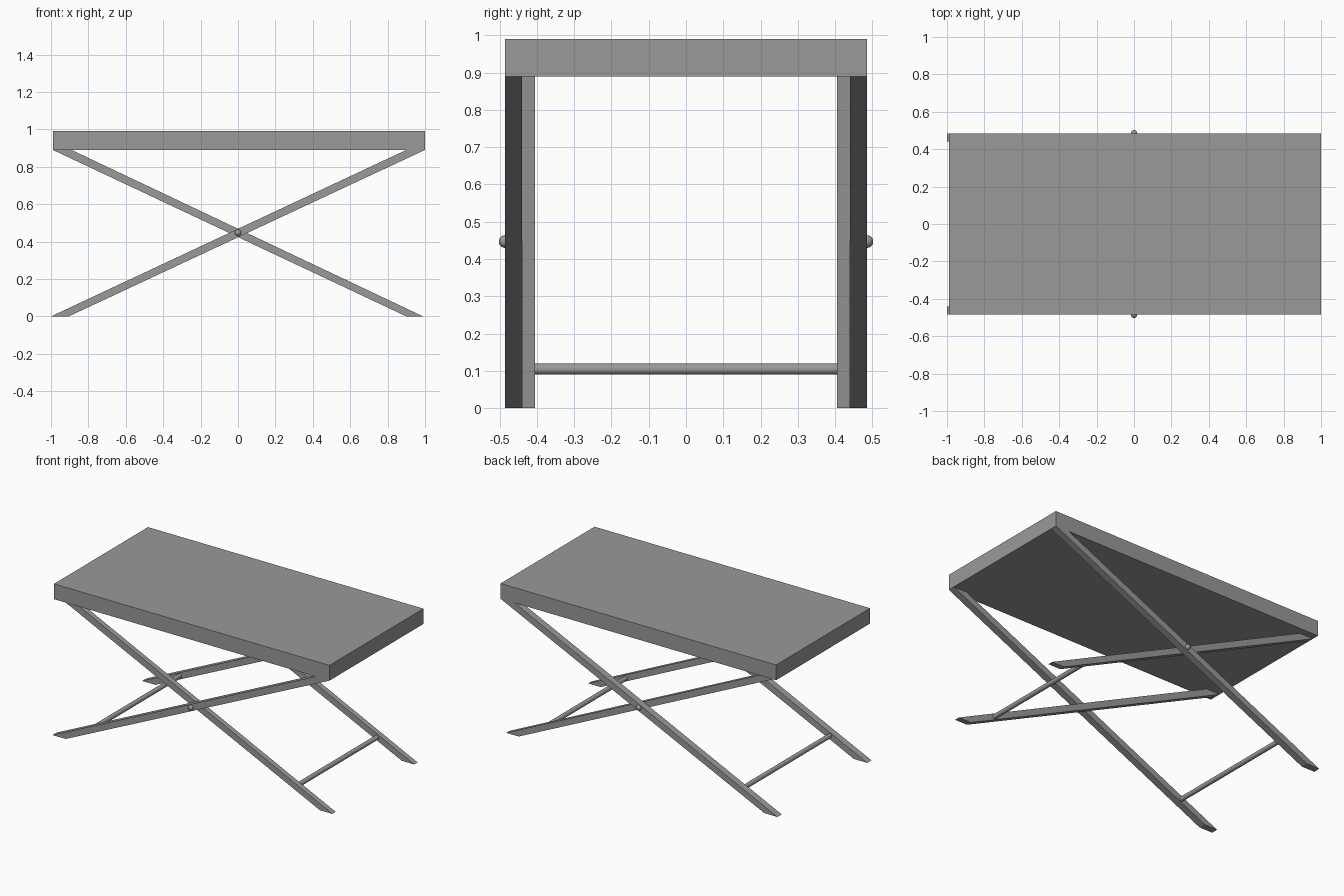
import bpy
import bmesh
from mathutils import Matrix

cube = bpy.data.objects.get("Cube")
if cube:
    bpy.data.objects.remove(cube, do_unlink=True)

grey = bpy.data.materials.new("plain_grey")
grey.use_nodes = True
tone = (0.32, 0.32, 0.32, 1)
grey.diffuse_color = tone
grey.node_tree.nodes["Principled BSDF"].inputs["Base Color"].default_value = tone

UNDERSIDE, TOP = 0.89, 0.99
HALF_DEPTH = 0.485
LEG_SPLIT = 0.44      # where outer and inner legs meet
INNER_FACE = 0.405


def add_object(name, bm, smooth=False):
    bmesh.ops.recalc_face_normals(bm, faces=bm.faces)
    mesh = bpy.data.meshes.new(name)
    bm.to_mesh(mesh)
    bm.free()
    mesh.materials.append(grey)
    obj = bpy.data.objects.new(name, mesh)
    bpy.context.collection.objects.link(obj)
    if smooth:
        bpy.ops.object.select_all(action="DESELECT")
        obj.select_set(True)
        bpy.context.view_layer.objects.active = obj
        bpy.ops.object.shade_smooth_by_angle()
    return obj


def prism(name, profile, y0, y1):
    """Extrude an x-z outline along y."""
    bm = bmesh.new()
    face = bm.faces.new([bm.verts.new((x, y0, z)) for x, z in profile])
    moved = bmesh.ops.extrude_face_region(bm, geom=[face])["geom"]
    verts = [v for v in moved if isinstance(v, bmesh.types.BMVert)]
    bmesh.ops.translate(bm, verts=verts, vec=(0, y1 - y0, 0))
    add_object(name, bm)


def rod(name, x, z, radius, half_length):
    bm = bmesh.new()
    place = Matrix.Translation((x, 0, z)) @ Matrix.Rotation(1.5707963, 4, "X")
    bmesh.ops.create_cone(bm, cap_ends=True, segments=24, radius1=radius,
                          radius2=radius, depth=2 * half_length, matrix=place)
    add_object(name, bm, smooth=True)


# Table top
prism("table_top", [(-0.99, UNDERSIDE), (1, UNDERSIDE), (1, TOP), (-0.99, TOP)],
      -HALF_DEPTH, HALF_DEPTH)

# Crossed legs and pivot bolts on both sides
outer = [(-1, 0), (-0.905, 0), (1, UNDERSIDE), (0.9, UNDERSIDE)]
inner = [(0.9, 0), (0.99, 0), (-0.89, UNDERSIDE), (-0.99, UNDERSIDE)]
for side, s in (("front", -1), ("back", 1)):
    prism(side + "_outer_leg", outer, s * LEG_SPLIT, s * HALF_DEPTH)
    prism(side + "_inner_leg", inner, s * INNER_FACE, s * LEG_SPLIT)
    bm = bmesh.new()
    bmesh.ops.create_uvsphere(bm, u_segments=20, v_segments=12, radius=0.017,
                              matrix=Matrix.Translation((0, s * HALF_DEPTH, 0.447)))
    add_object(side + "_pivot_bolt", bm, smooth=True)

# Crossbars near the feet
rod("outer_crossbar", -0.73, 0.105, 0.015, LEG_SPLIT)
rod("inner_crossbar", 0.72, 0.105, 0.015, INNER_FACE)
